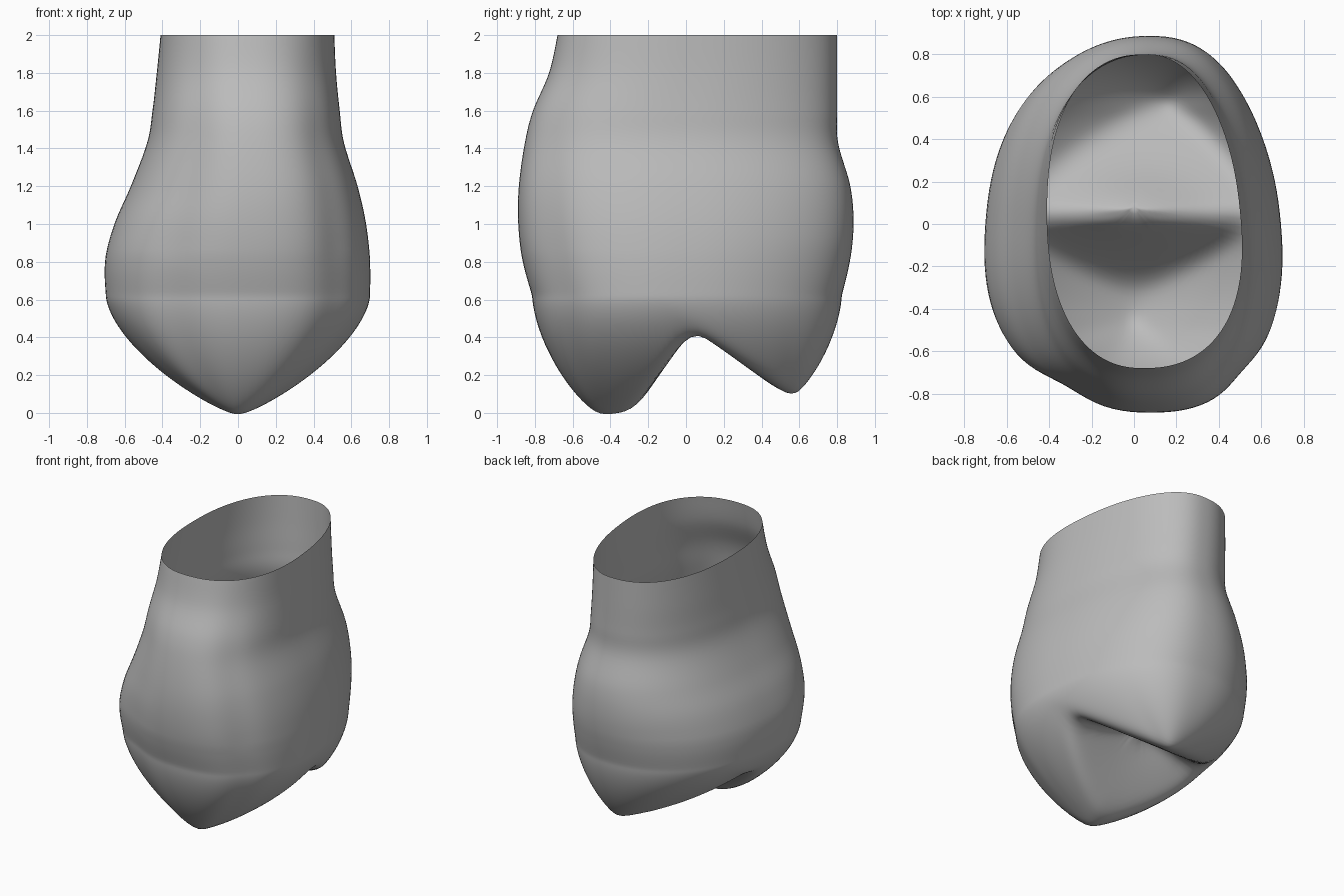
import bpy, bmesh, math
from mathutils import Vector

cube = bpy.data.objects.get("Cube")
if cube:
    bpy.data.objects.remove(cube)

SEGS, WALL, UNDER = 128, 6, 44
BELT = 0.62  # height where the wall turns into the chewing surface

# Wall rows: height, x min, x max, y min, y max
ROWS = [(2.0, -.41, .50, -.68, .80), (1.8, -.43, .51, -.725, .80),
        (1.6, -.452, .53, -.81, .80), (1.43, -.48, .553, -.853, .805),
        (1.2, -.565, .625, -.885, .87), (1.0, -.65, .67, -.888, .887),
        (.8, -.70, .692, -.865, .868), (BELT, -.695, .692, -.815, .825)]


def spline(a, b, c, d, t):
    return b + .5 * t * (c - a + t * (2*a - 5*b + 4*c - d + t * (3*(b - c) + d - a)))


def outline(row):
    """Rounded, tapered cross-section for one height."""
    z, x0, x1, y0, y1 = row
    cx, cy = (x0 + x1) / 2, (y0 + y1) / 2
    low = min(1, max(0, (2 - z) / 1.1))  # 0 at the rim, 1 at the belt
    pts = []
    for i in range(SEGS):
        a = math.tau * i / SEGS
        c, s = math.cos(a), math.sin(a)
        ex = 2 / 2.3
        u = math.copysign(abs(c) ** ex, c)
        v = math.copysign(abs(s) ** ex, s)
        taper = .16 - .05 * low if u > 0 else .09 * low
        x = cx + (x1 - x0) / 2 * u * (1 - taper * v) + .07 * low * abs(v) ** 4
        y = cy + (y1 - y0) / 2 * v
        # shallow grooves beside the front ridge
        dent = sum(depth * math.exp(-((a - math.radians(d)) / .2) ** 2)
                   for d, depth in ((241, .035), (308, .025)))
        k = 1 - low * dent
        pts.append(Vector((x * k, y * k, z)))
    return pts


def gauge(p, tip, ring):
    """How far p lies from the tip (0) to the outline (1)."""
    d = p - tip
    if d.length < 1e-6:
        return 0
    best = 0
    for i, a in enumerate(ring):
        e = ring[(i + 1) % SEGS] - a
        w = a - tip
        den = d.x * e.y - d.y * e.x
        if abs(den) < 1e-9:
            continue
        r = (w.x * e.y - w.y * e.x) / den
        m = (w.x * d.y - w.y * d.x) / den
        if r > 0 and -1e-6 <= m <= 1 + 1e-6:
            best = max(best, 1 / r)
    return min(1, best)


def smooth_max(a, b, k=.08):
    h = max(k - abs(a - b), 0) / k
    return max(a, b) + h * h * k / 4


def cusp(p, tip, base, inner, ring):
    """Rounded cone from the tip to the belt, cut by the inner slope."""
    g = gauge(p, tip, ring)
    d = p - tip
    power = 1.1 + .2 * abs(d.y) / (d.length + 1e-6)
    bowl = base + (BELT - base) * (1 - max(0, 1 - g ** power) ** .62)
    return smooth_max(bowl, inner)


def under_height(p, ring):
    ledge = min(1.4 * (p.y + .28), .4 + .25 * p.y)
    front = cusp(p, Vector((0, -.45)), -.015, max(ledge, 1.4 * (p.y - .1)), ring)
    back = cusp(p, Vector((.16, .55)), .075, .08 + .7 * (.55 - p.y), ring)
    pit = .08 * math.exp(-(p.y - .08) ** 2 / .02 - p.x ** 2 / .08)
    return min(BELT, min(front, back) + pit)


# Rings down the wall, then inward across the two-cusped underside
rings = []
for i in range(len(ROWS) - 1):
    quad = [ROWS[max(0, i - 1)], ROWS[i], ROWS[i + 1], ROWS[min(len(ROWS) - 1, i + 2)]]
    for j in range(WALL):
        rings.append(outline([spline(*col, j / WALL) for col in zip(*quad)]))
belt = outline(ROWS[-1])
rings.append(belt)
flat = [p.to_2d() for p in belt]
centre = Vector((0, .08))
for j in range(UNDER - 1, 0, -1):
    s = math.sin(math.pi / 2 * j / UNDER)
    ring = []
    for p in flat:
        q = centre + (p - centre) * s
        ring.append(Vector((q.x, q.y, under_height(q, flat))))
    rings.append(ring)

bm = bmesh.new()
loops = [[bm.verts.new(p) for p in ring] for ring in rings]
for a, b in zip(loops, loops[1:]):
    for i in range(SEGS):
        n = (i + 1) % SEGS
        bm.faces.new((a[i], b[i], b[n], a[n]))
pole = bm.verts.new((centre.x, centre.y, under_height(centre, flat)))
for i in range(SEGS):
    bm.faces.new((loops[-1][i], pole, loops[-1][(i + 1) % SEGS]))
for f in bm.faces:
    f.smooth = True

# Soften the belt and the underside
soft = [v for ring in loops[(len(ROWS) - 2) * WALL:] for v in ring]
for _ in range(4):
    bmesh.ops.smooth_vert(bm, verts=soft, factor=.4, use_axis_x=True,
                          use_axis_y=True, use_axis_z=True)

mesh = bpy.data.meshes.new("tooth_crown")
bm.to_mesh(mesh)
bm.free()
crown = bpy.data.objects.new("tooth_crown", mesh)
bpy.context.collection.objects.link(crown)

grey = bpy.data.materials.new("plain_grey")
grey.use_nodes = True
colour = (.5, .5, .5, 1)
grey.diffuse_color = colour
grey.node_tree.nodes["Principled BSDF"].inputs["Base Color"].default_value = colour
mesh.materials.append(grey)
